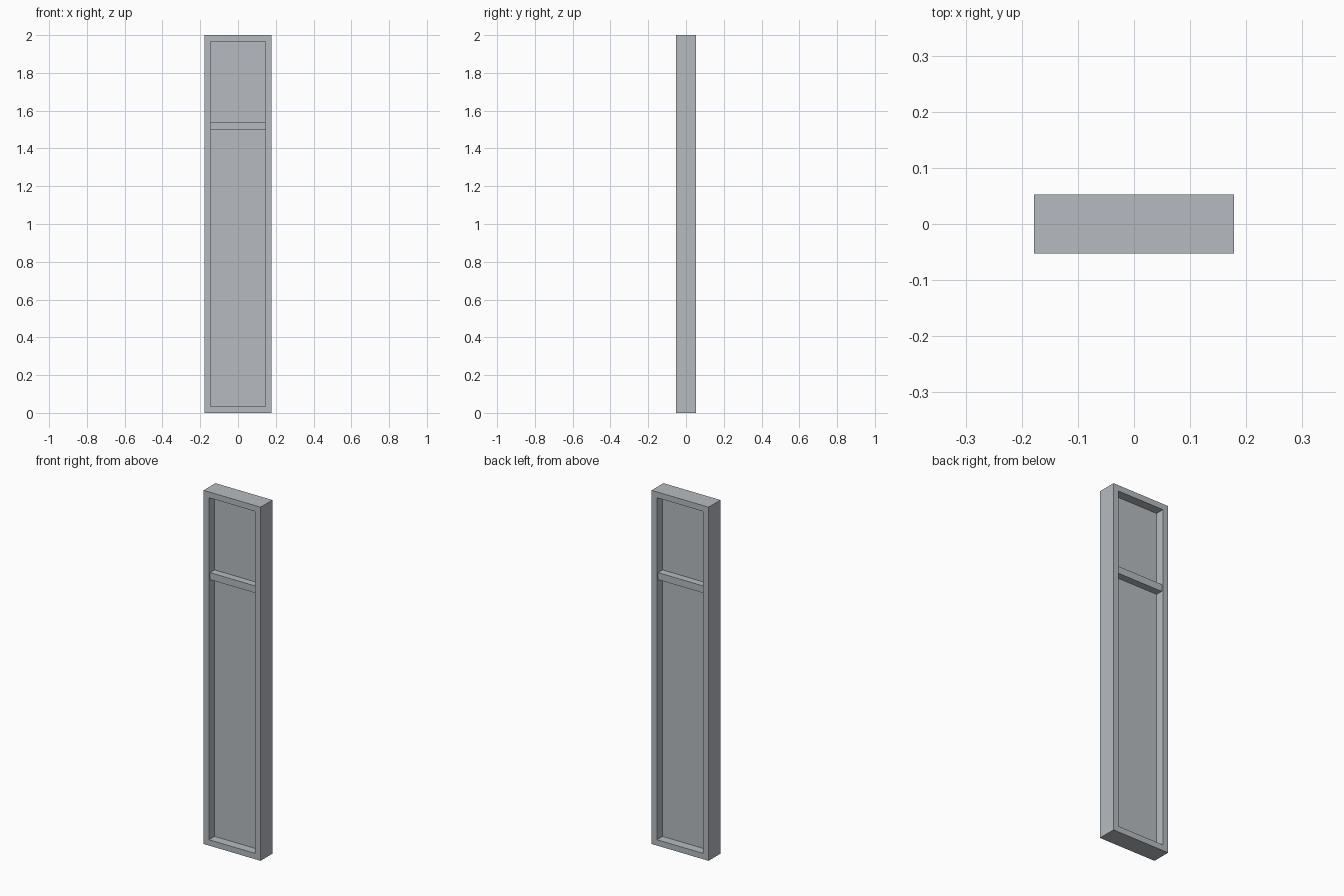
import bpy
import bmesh

if "Cube" in bpy.data.objects:
    bpy.data.objects.remove(bpy.data.objects["Cube"])

W, H, D = 0.356, 2.0, 0.106   # overall width, height, depth
BORDER = 0.033                # face width of the frame

metal = bpy.data.materials.new("grey_metal")
metal.diffuse_color = (0.47, 0.50, 0.53, 1)
metal.use_nodes = True
metal.node_tree.nodes["Principled BSDF"].inputs["Base Color"].default_value = metal.diffuse_color


def finish(name, bm):
    bmesh.ops.recalc_face_normals(bm, faces=bm.faces)
    mesh = bpy.data.meshes.new(name)
    bm.to_mesh(mesh)
    bm.free()
    mesh.materials.append(metal)
    obj = bpy.data.objects.new(name, mesh)
    bpy.context.collection.objects.link(obj)
    return obj


def box(name, size, z):
    bm = bmesh.new()
    bmesh.ops.create_cube(bm, size=1)
    for v in bm.verts:
        v.co = (v.co.x * size[0], v.co.y * size[1], v.co.z * size[2] + z)
    return finish(name, bm)


# Outer frame: a rectangle with its middle removed, extruded through the depth
bm = bmesh.new()
loops = []
for inset in (0, BORDER):
    x, lo, hi = W / 2 - inset, inset, H - inset
    loops.append([bm.verts.new((px, -D / 2, pz))
                  for px, pz in ((-x, lo), (x, lo), (x, hi), (-x, hi))])
outer, inner = loops
for i in range(4):
    j = (i + 1) % 4
    bm.faces.new((outer[i], outer[j], inner[j], inner[i]))
ring = bmesh.ops.extrude_face_region(bm, geom=bm.faces[:], use_keep_orig=True)
bmesh.ops.translate(bm, vec=(0, D, 0),
                    verts=[g for g in ring["geom"] if isinstance(g, bmesh.types.BMVert)])
finish("outer_frame", bm)

# Crossbar, set back slightly from the frame on both sides
inner_w = W - 2 * BORDER
box("crossbar", (inner_w, D - 0.02, 0.04), 1.52)

# Thin panes in the middle of the depth, above and below the crossbar
for name, lo, hi in (("lower_pane", BORDER, 1.50), ("upper_pane", 1.54, H - BORDER)):
    box(name, (inner_w, 0.006, hi - lo), (lo + hi) / 2)
